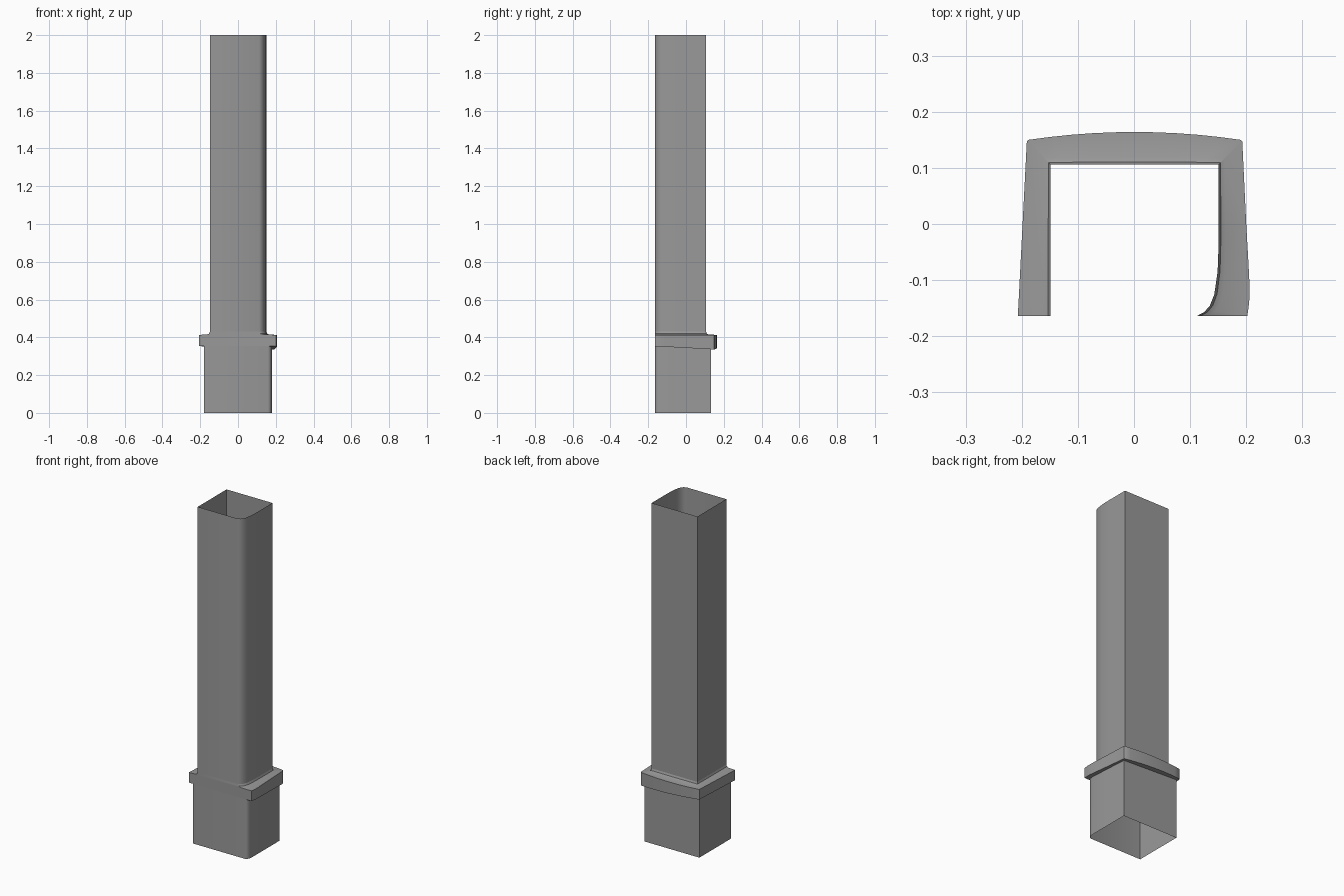
import bpy, bmesh, math

if "Cube" in bpy.data.objects:
    bpy.data.objects.remove(bpy.data.objects["Cube"])

FRONT = -0.164

grey = bpy.data.materials.new("dark_grey")
grey.diffuse_color = (0.32, 0.32, 0.32, 1)
grey.use_nodes = True
grey.node_tree.nodes["Principled BSDF"].inputs["Base Color"].default_value = grey.diffuse_color


def section(left, right, back, front_left=None, bow=0.0, r=0.0, n=10):
    """Plan outline: front-left corner, right-hand front points, bowed back edge."""
    front_left = left if front_left is None else front_left
    front_points, xr = right
    pts = [(front_left, FRONT)] + front_points + [(xr, back - r)]
    a, b = xr - r, left + r
    for i in range(n + 1):
        t = i / n
        pts.append((a + (b - a) * t, back + bow * (1 - (2 * t - 1) ** 2)))
    pts.append((left, back - r))
    return pts


def mix(p, q, t):
    return [(a[0] + (b[0] - a[0]) * t, a[1] + (b[1] - a[1]) * t) for a, b in zip(p, q)]


def loft(name, rings):
    """Open shell through (outline, z) rings; z may be a function of x and y."""
    bm = bmesh.new()
    loops = []
    for pts, z in rings:
        loops.append([bm.verts.new((x, y, z(x, y) if callable(z) else z)) for x, y in pts])
    for lo, hi in zip(loops, loops[1:]):
        n = len(lo)
        for i in range(n):
            j = (i + 1) % n
            bm.faces.new((lo[i], lo[j], hi[j], hi[i]))
    bmesh.ops.remove_doubles(bm, verts=bm.verts, dist=1e-5)
    mesh = bpy.data.meshes.new(name)
    bm.to_mesh(mesh)
    bm.free()
    mesh.materials.append(grey)
    ob = bpy.data.objects.new(name, mesh)
    bpy.context.collection.objects.link(ob)
    bpy.ops.object.select_all(action='DESELECT')
    ob.select_set(True)
    bpy.context.view_layer.objects.active = ob
    bpy.ops.object.shade_smooth_by_angle(angle=math.radians(38))
    return ob


# Outlines of the three parts
shaft = section(-0.149, ([(0.112, FRONT), (0.125, -0.157), (0.135, -0.146),
                          (0.143, -0.126), (0.149, -0.085), (0.151, -0.03)], 0.151), 0.106)
base = section(-0.18, ([(0.158, FRONT), (0.167, -0.161), (0.173, -0.155),
                        (0.177, -0.145), (0.18, -0.125), (0.18, -0.03)], 0.18), 0.132)
rim = section(-0.191, ([(0.202, FRONT), (0.204, -0.15), (0.206, -0.13),
                        (0.206, -0.11), (0.204, -0.07), (0.2, 0.0)], 0.193), 0.15,
              front_left=-0.207, bow=0.014, r=0.003)


def underside(x, y):
    """The lower edge of the collar dips toward the back right."""
    across = min(max((x + 0.19) / 0.38, 0), 1)
    return 0.353 - 0.018 * across * (y - FRONT) / 0.33


# Lower post, open at the bottom
loft("lower_post", [(base, 0.0), (base, underside)])

# Collar, flush at the front, with a small fillet up to the shaft
loft("collar", [
    (base, underside),
    (rim, underside),
    (rim, 0.413),
    (mix(rim, shaft, 0.75), 0.415),
    (mix(rim, shaft, 0.92), 0.419),
    (shaft, 0.43),
])

# Upper post, open at the top
loft("upper_post", [(shaft, 0.43), (shaft, 2.0)])
